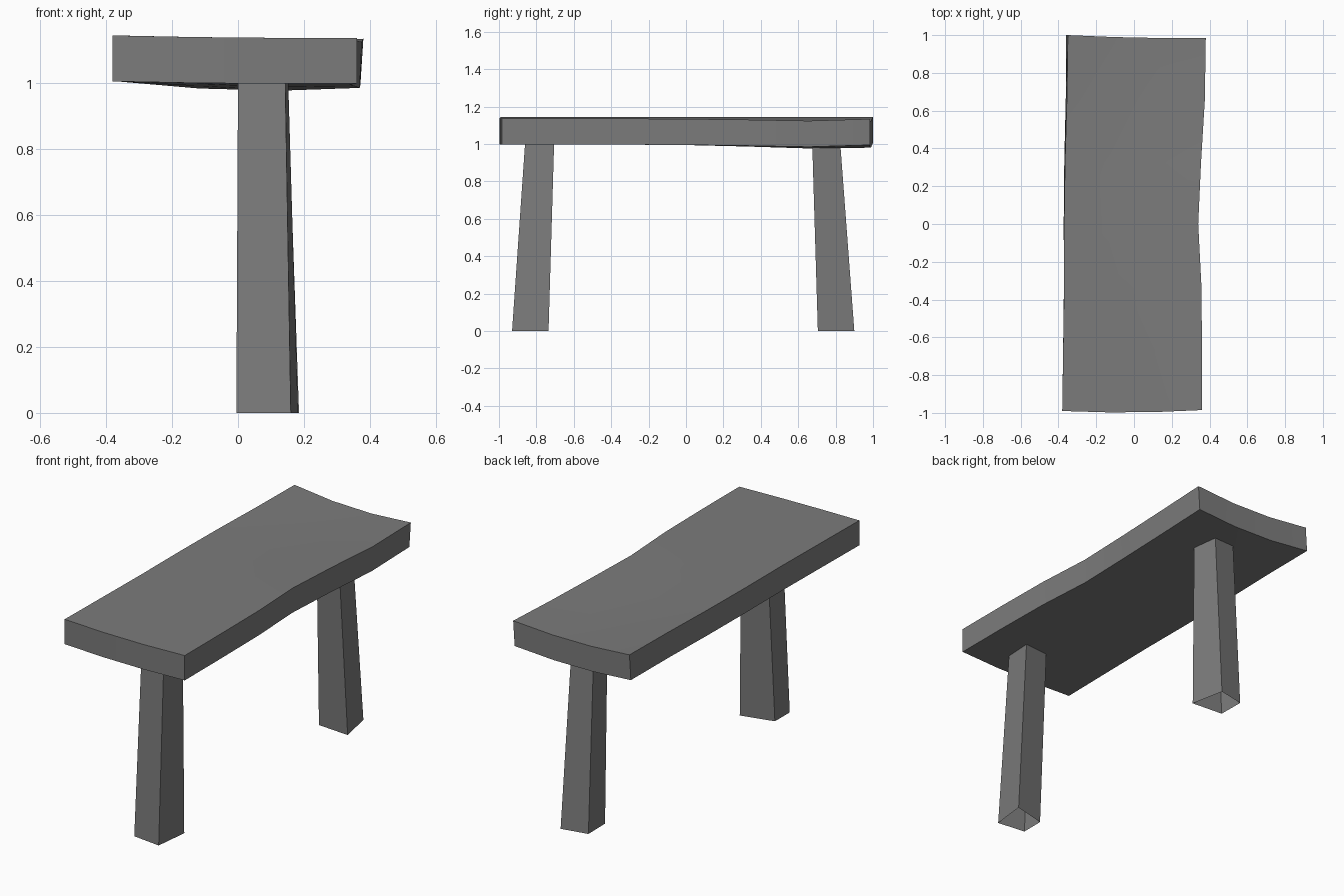
import bpy
import bmesh

cube = bpy.data.objects.get("Cube")
if cube:
    bpy.data.objects.remove(cube, do_unlink=True)

GREY = (0.2, 0.2, 0.2, 1.0)
mat = bpy.data.materials.new("stone grey")
mat.use_nodes = True
mat.diffuse_color = GREY
bsdf = next(n for n in mat.node_tree.nodes if n.type == "BSDF_PRINCIPLED")
bsdf.inputs["Base Color"].default_value = GREY
bsdf.inputs["Roughness"].default_value = 0.9


def finish(bm, name):
    """Turn a bmesh into a named object with the grey material."""
    mesh = bpy.data.meshes.new(name)
    bm.to_mesh(mesh)
    bm.free()
    mesh.materials.append(mat)
    obj = bpy.data.objects.new(name, mesh)
    bpy.context.collection.objects.link(obj)
    bpy.ops.object.select_all(action="DESELECT")
    obj.select_set(True)
    bpy.context.view_layer.objects.active = obj
    bpy.ops.object.shade_smooth_by_angle(angle=0.5)
    return obj


def mix(a, b, t):
    return a + (b - a) * t


# Seat slab: rows along y of left x, right x, right-edge drop, middle sag
ROWS = [
    (-0.38, 0.36, 0.007, 0.003),
    (-0.375, 0.36, 0.007, 0.003),
    (-0.37, 0.357, 0.008, 0.003),
    (-0.37, 0.34, 0.010, 0.004),
    (-0.365, 0.355, 0.014, 0.010),
    (-0.355, 0.375, 0.020, 0.017),
    (-0.35, 0.38, 0.010, 0.020),
]
COLS, THICK = 3, 0.139


def seat_layer(bm, is_bottom):
    grid = []
    for j, (xl, xr, drop, sag) in enumerate(ROWS):
        v = j / (len(ROWS) - 1)
        taper = 0.009 * v * v if is_bottom else 0
        line = []
        for i in range(COLS + 1):
            u = i / COLS
            bow = 4 * u * (1 - u)
            front = mix(-0.99, -0.985, u) - 0.01 * bow
            back = mix(1.0, 0.985, u) - 0.006 * bow
            z = 1.144 - drop * u - sag * bow - THICK * is_bottom
            line.append(bm.verts.new((mix(xl, xr, u) - taper, mix(front, back, v), z)))
        grid.append(line)
    for a, b in zip(grid, grid[1:]):
        for i in range(COLS):
            bm.faces.new((a[i], a[i + 1], b[i + 1], b[i]))
    rim = grid[0][:] + [r[-1] for r in grid[1:]]
    rim += grid[-1][-2::-1] + [r[0] for r in grid[-2:0:-1]]
    return rim


bm = bmesh.new()
top, bottom = seat_layer(bm, False), seat_layer(bm, True)
for k in range(len(top)):
    n = (k + 1) % len(top)
    bm.faces.new((bottom[k], bottom[n], top[n], top[k]))
bmesh.ops.recalc_face_normals(bm, faces=bm.faces)
finish(bm, "seat")


# Legs: tapering four-sided tubes, open at the foot
def leg(name, foot, head, head_z):
    bm = bmesh.new()
    low = [bm.verts.new((x, y, 0)) for x, y in foot]
    high = [bm.verts.new((x, y, head_z)) for x, y in head]
    for k in range(4):
        n = (k + 1) % 4
        bm.faces.new((low[k], low[n], high[n], high[k]))
    finish(bm, name)


leg("front_leg",
    [(-0.005, -0.91), (0.16, -0.93), (0.182, -0.735), (-0.004, -0.78)],
    [(0.0, -0.852), (0.143, -0.86), (0.152, -0.705), (0.003, -0.72)], 1.01)
leg("back_leg",
    [(-0.003, 0.72), (0.185, 0.705), (0.146, 0.9), (-0.005, 0.87)],
    [(0.01, 0.68), (0.15, 0.675), (0.13, 0.825), (0.0, 0.816)], 1.0)
